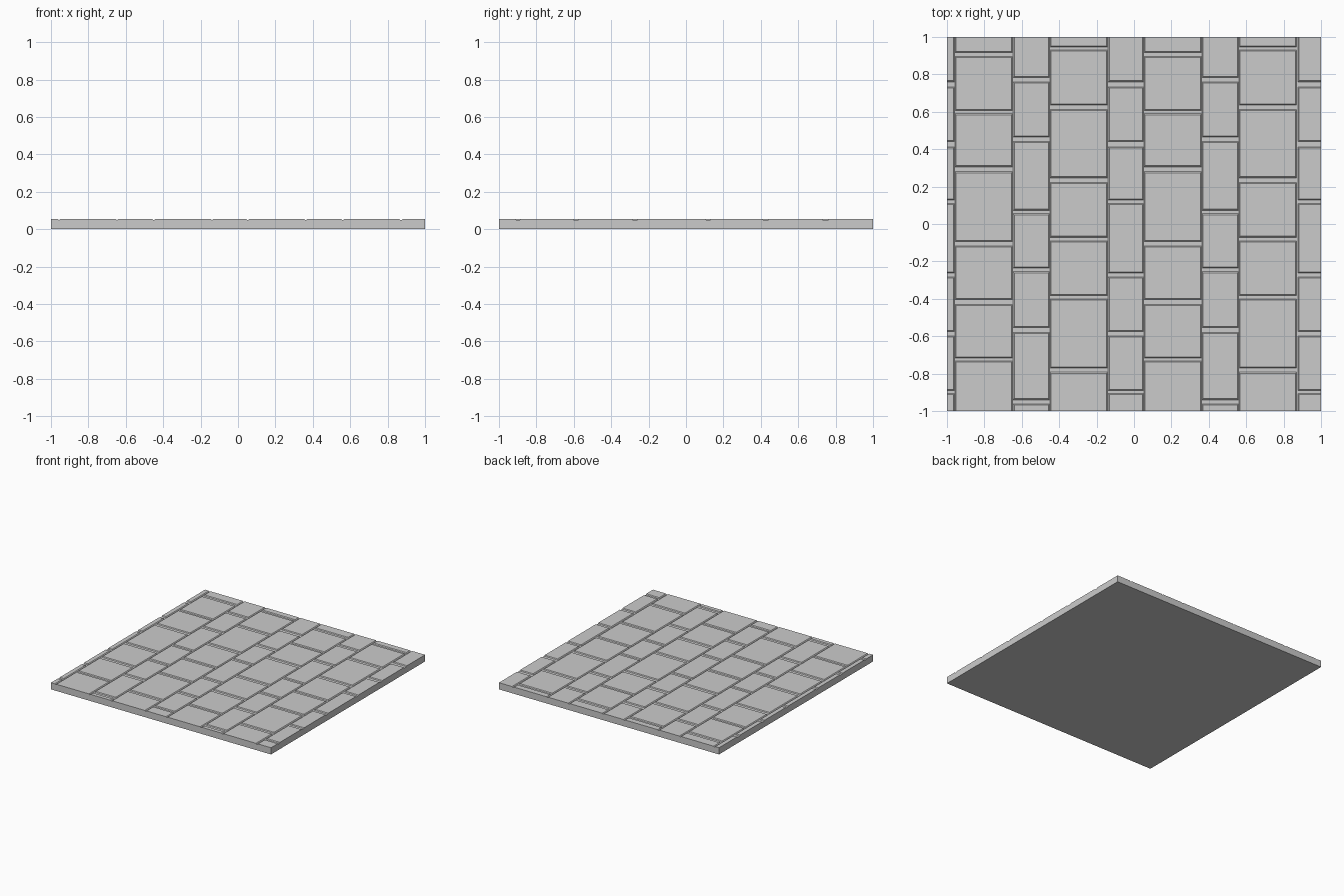
import bpy, bmesh

if "Cube" in bpy.data.objects:
    bpy.data.objects.remove(bpy.data.objects["Cube"])

TOP, GROUT = 0.055, 0.049   # paving surface and joint floor heights
CHAMFER = 0.006             # sloped tile rim

# column extents in x; rows repeat every four columns
COLUMNS = [(-1, -0.959), (-0.957, -0.649), (-0.646, -0.452), (-0.449, -0.141),
           (-0.138, 0.051), (0.054, 0.361), (0.364, 0.559), (0.562, 0.869), (0.876, 1)]

# joints in y for each column type: (upper edge, lower edge)
JOINTS = [
    [(0.760, 0.732), (0.440, 0.413), (0.129, 0.109), (-0.262, -0.284), (-0.576, -0.599), (-0.890, -0.906)],
    [(0.917, 0.896), (0.606, 0.590), (0.306, 0.280), (-0.094, -0.118), (-0.405, -0.430), (-0.716, -0.733)],
    [(0.782, 0.760), (0.465, 0.441), (0.073, 0.055), (-0.235, -0.255), (-0.553, -0.579), (-0.940, -0.962)],
    [(0.946, 0.930), (0.636, 0.612), (0.247, 0.222), (-0.071, -0.090), (-0.382, -0.401), (-0.770, -0.792)],
]


def make_object(name, bm):
    bmesh.ops.recalc_face_normals(bm, faces=bm.faces)
    mesh = bpy.data.meshes.new(name)
    bm.to_mesh(mesh)
    bm.free()
    obj = bpy.data.objects.new(name, mesh)
    bpy.context.collection.objects.link(obj)


def add_tile(bm, x0, x1, y0, y1):
    """Chamfered tile; rims on the slab border stay cut straight."""
    def inset(v, sign):
        return v if abs(v) >= 1 else v + sign * CHAMFER
    a0, a1, b0, b1 = inset(x0, 1), inset(x1, -1), inset(y0, 1), inset(y1, -1)
    low = [bm.verts.new((x, y, GROUT)) for x, y in ((x0, y0), (x1, y0), (x1, y1), (x0, y1))]
    high = [bm.verts.new((x, y, TOP)) for x, y in ((a0, b0), (a1, b0), (a1, b1), (a0, b1))]
    bm.faces.new(high)
    bm.faces.new(low[::-1])
    for i in range(4):
        j = (i + 1) % 4
        bm.faces.new((low[i], low[j], high[j], high[i]))


# slab under the tiles, its top is the joint floor
bm = bmesh.new()
bmesh.ops.create_cube(bm, size=1)
for v in bm.verts:
    v.co = (v.co.x * 2, v.co.y * 2, (v.co.z + 0.5) * GROUT)
make_object("base_slab", bm)

# staggered paving columns
for i, (x0, x1) in enumerate(COLUMNS):
    bm = bmesh.new()
    top = 1
    for upper, lower in JOINTS[i % 4] + [(-1, None)]:
        add_tile(bm, x0, x1, upper, top)
        top = lower
    make_object(f"tile_column_{i + 1}", bm)
